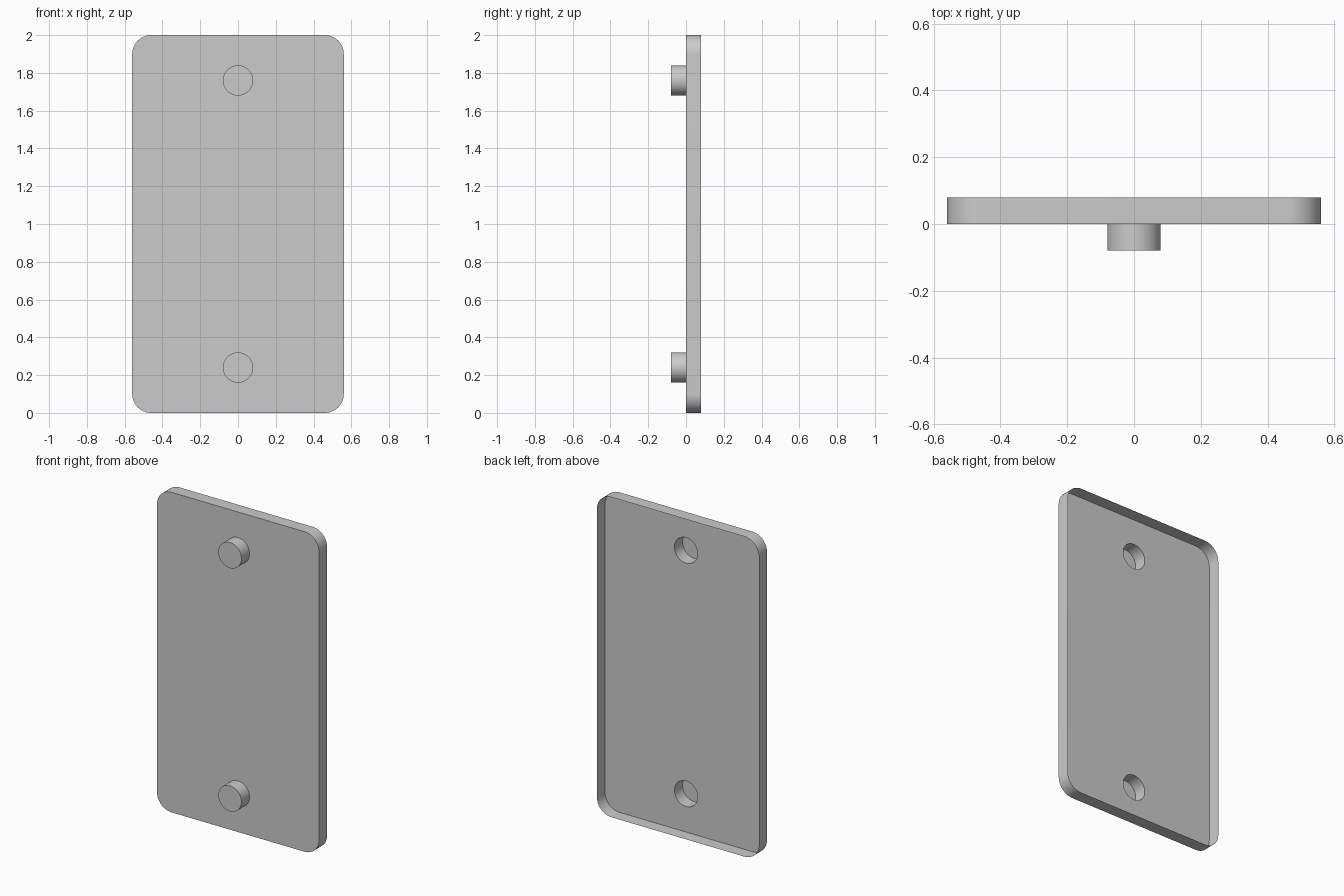
import bpy, bmesh, math
from mathutils import Vector

cube = bpy.data.objects.get("Cube")
if cube:
    bpy.data.objects.remove(cube, do_unlink=True)

HALF_W, HEIGHT, DEPTH, CORNER = 0.56, 2.0, 0.08, 0.1
PEG_R, PEG_HEIGHTS = 0.08, {"lower_peg": 0.24, "upper_peg": 1.76}

grey = bpy.data.materials.new("light_grey")
grey.use_nodes = True
grey.diffuse_color = (0.6, 0.6, 0.6, 1)
grey.node_tree.nodes["Principled BSDF"].inputs["Base Color"].default_value = (0.6, 0.6, 0.6, 1)


def arc(cx, cz, radius, start, sweep, steps):
    """Points along an arc, counter-clockwise from the front."""
    angles = [start + sweep * i / steps for i in range(steps + 1)]
    return [(cx + radius * math.cos(a), cz + radius * math.sin(a)) for a in angles]


def circle(z):
    return arc(0, z, PEG_R, 0, math.tau, 48)[:-1]


def rounded_outline():
    x, low, high = HALF_W - CORNER, CORNER, HEIGHT - CORNER
    centres = [(x, high), (-x, high), (-x, low), (x, low)]
    return [p for i, (cx, cz) in enumerate(centres)
            for p in arc(cx, cz, CORNER, i * math.pi / 2, math.pi / 2, 12)]


def ring(bm, points, y):
    return [bm.verts.new((x, y, z)) for x, z in points]


def wall(bm, front, back):
    for i in range(len(front)):
        j = (i + 1) % len(front)
        bm.faces.new((front[i], back[i], back[j], front[j]))


def finish(bm, name):
    mesh = bpy.data.meshes.new(name)
    bm.to_mesh(mesh)
    bm.free()
    mesh.materials.append(grey)
    obj = bpy.data.objects.new(name, mesh)
    bpy.context.collection.objects.link(obj)
    bpy.ops.object.select_all(action='DESELECT')
    obj.select_set(True)
    bpy.context.view_layer.objects.active = obj
    bpy.ops.object.shade_smooth_by_angle(angle=math.radians(30))


# Thin sheet cover: front panel with two round openings and a rim open at the back
bm = bmesh.new()
outline = rounded_outline()
front = ring(bm, outline, 0)
loops = [front] + [ring(bm, circle(z), 0) for z in PEG_HEIGHTS.values()]
edges = [bm.edges.new((loop[i - 1], loop[i])) for loop in loops for i in range(len(loop))]
bmesh.ops.triangle_fill(bm, edges=edges, use_beauty=True, normal=Vector((0, -1, 0)))
bm.normal_update()
bmesh.ops.reverse_faces(bm, faces=[f for f in bm.faces if f.normal.y > 0])
bmesh.ops.dissolve_limit(bm, angle_limit=0.01, verts=[], edges=[])
wall(bm, front, ring(bm, outline, DEPTH))
finish(bm, "cover_plate")

# Hollow pegs: closed at the front, open through the panel
for name, z in PEG_HEIGHTS.items():
    bm = bmesh.new()
    cap = ring(bm, circle(z), -DEPTH)
    bm.faces.new(cap)
    wall(bm, cap, ring(bm, circle(z), 0))
    finish(bm, name)
